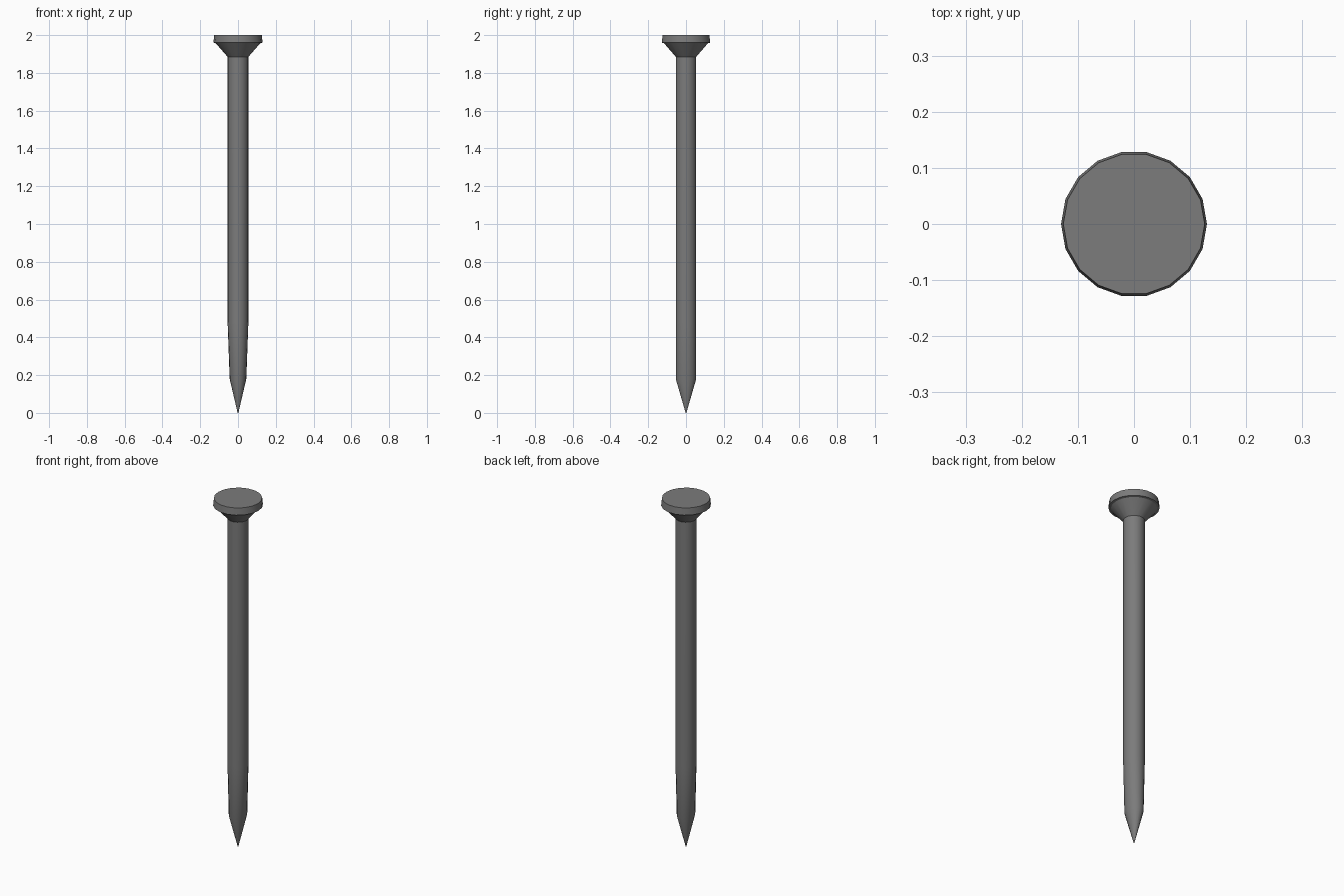
import bpy, bmesh, math

if "Cube" in bpy.data.objects:
    bpy.data.objects.remove(bpy.data.objects["Cube"])

N = 18  # sides all round

steel = bpy.data.materials.new("dark steel")
steel.diffuse_color = (0.2, 0.2, 0.2, 1)
steel.use_nodes = True
steel.node_tree.nodes["Principled BSDF"].inputs["Base Color"].default_value = steel.diffuse_color


def lathe(name, rings):
    """Skin a stack of (z, x radius, y radius) rings and cap both ends."""
    bm = bmesh.new()
    loops = []
    for z, rx, ry in rings:
        loops.append([bm.verts.new((rx * math.cos(2 * math.pi * i / N),
                                    ry * math.sin(2 * math.pi * i / N), z))
                      for i in range(N)])
    for a, b in zip(loops, loops[1:]):
        for i in range(N):
            j = (i + 1) % N
            bm.faces.new((a[i], a[j], b[j], b[i]))
    bm.faces.new(loops[0][::-1])
    bm.faces.new(loops[-1])
    bmesh.ops.recalc_face_normals(bm, faces=bm.faces)
    mesh = bpy.data.meshes.new(name)
    bm.to_mesh(mesh)
    bm.free()
    mesh.materials.append(steel)
    obj = bpy.data.objects.new(name, mesh)
    bpy.context.collection.objects.link(obj)
    bpy.ops.object.select_all(action='DESELECT')
    obj.select_set(True)
    bpy.context.view_layer.objects.active = obj
    bpy.ops.object.shade_smooth_by_angle(angle=math.radians(30))


# Whole nail: point, slightly flattened lower shank, shank, countersink, head
lathe("nail", [
    (0.0, 0.002, 0.002),
    (0.18, 0.044, 0.055),
    (0.48, 0.055, 0.055),
    (1.885, 0.055, 0.055),
    (1.957, 0.118, 0.118),
    (1.96, 0.13, 0.13),
    (2.0, 0.126, 0.126),
])
